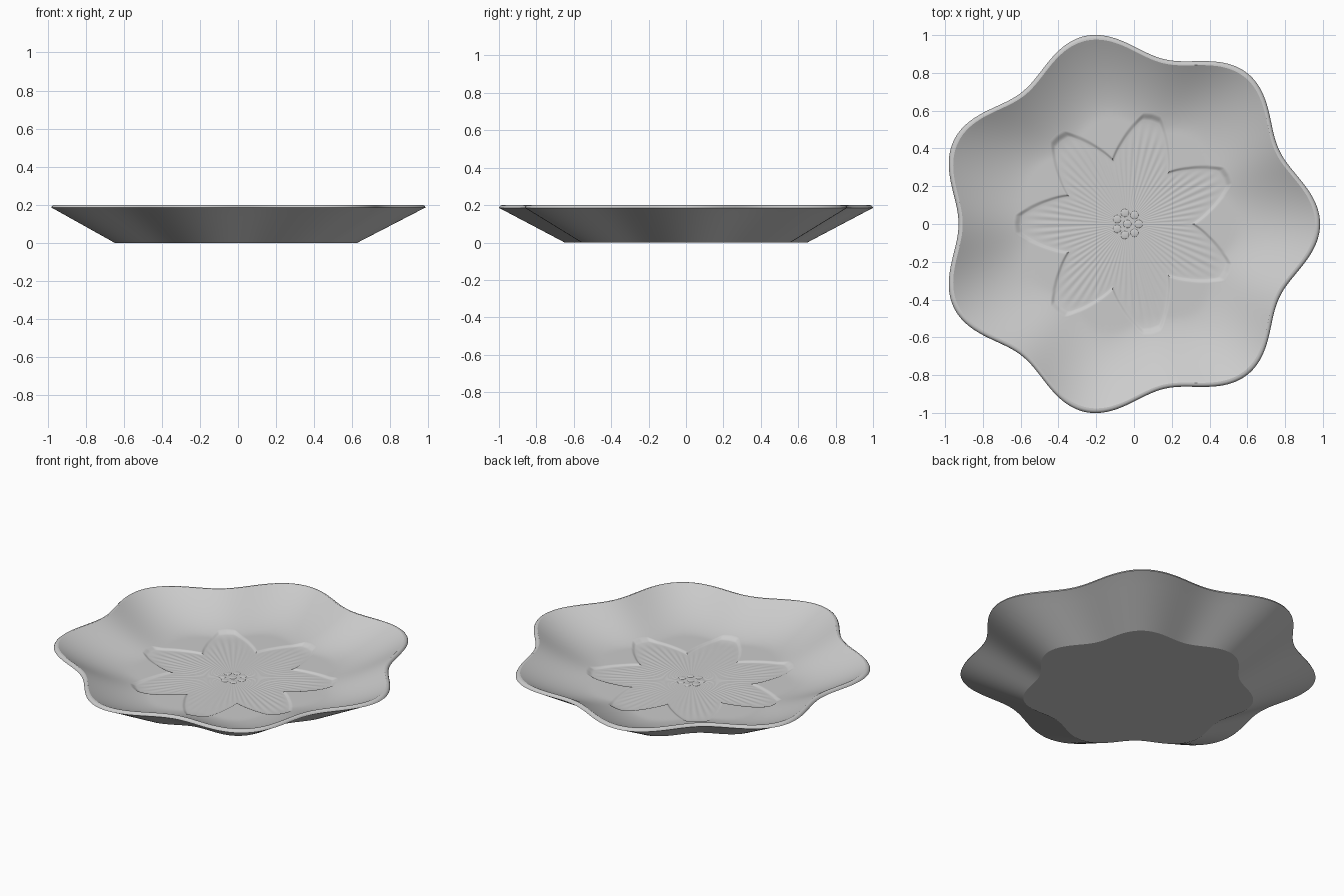
import bpy, bmesh, math
from math import cos, sin, pi, radians

cube = bpy.data.objects.get("Cube")
if cube:
    bpy.data.objects.remove(cube)

LOBES = 7
SEGS = LOBES * 80
CX = -0.035          # centre of the lobed outline
FLOOR, RIM = 0.064, 0.2
DEPTH = 0.008        # depth of the engraved flower at its centre

clay = bpy.data.materials.new("grey glaze")
clay.use_nodes = True
clay.diffuse_color = (0.6, 0.6, 0.6, 1)
clay.node_tree.nodes["Principled BSDF"].inputs["Base Color"].default_value = (0.6, 0.6, 0.6, 1)


def rim_radius(a):
    return 0.957 + 0.063 * cos(LOBES * a)


# Petal outline: degrees from the petal axis, radius
PETAL = [(0, .605), (4.5, .6), (6, .585), (11, .522), (17, .452), (26, .36)]


def petal_radius(a):
    step = 2 * pi / LOBES
    off = abs(math.degrees(a % step - step / 2))
    for (d0, r0), (d1, r1) in zip(PETAL, PETAL[1:]):
        if off <= d1:
            return r0 + (r1 - r0) * (off - d0) / (d1 - d0)


def bowl(a, r):
    s = max(0, r / rim_radius(a) - 0.57) / 0.405
    return FLOOR + (RIM - FLOOR) * min(1, s) ** 1.6


# Each ring is a function: angle -> (radius, height)
def engraved(t):
    def ring(a):
        r = t * petal_radius(a)
        fade = min(1, max(0, (0.92 - t) / 0.2)) * min(1, t / 0.2)
        ridge = 0.003 * r * fade * cos(LOBES * 10 * a)
        return r, FLOOR - DEPTH + 0.6 * (bowl(a, r) - FLOOR) + ridge
    return ring


def petal_wall(u):
    low, high = engraved(0.925), dished(0)
    k = u * u * (3 - 2 * u)

    def ring(a):
        (r0, z0), (r1, z1) = low(a), high(a)
        return r0 + (r1 - r0) * u, z0 + (z1 - z0) * k
    return ring


def dished(u):
    def ring(a):
        p = petal_radius(a)
        r = p + (0.975 * rim_radius(a) - p) * u
        return r, bowl(a, r)
    return ring


def lobed(s, z):
    return lambda a: (s * rim_radius(a), z)


rings = [engraved(0.04 + 0.885 * i / 24) for i in range(25)]
rings += [petal_wall(i / 6) for i in range(1, 7)]
rings += [dished(0.02 + 0.98 * i / 24) for i in range(25)]
rings += [lobed(*p) for p in ((.983, .2), (.99, .198), (.996, .193), (1, .185), (.97, .17))]
rings += [lobed(0.97 - 0.322 * i / 6, 0.17 * (1 - i / 6)) for i in range(1, 7)]

# Plate: one closed skin from the inner centre, over the rim, to the foot
bm = bmesh.new()
angles = [2 * pi * i / SEGS for i in range(SEGS)]


def add_ring(f):
    pts = [(f(a), a) for a in angles]
    return [bm.verts.new((CX + r * cos(a), r * sin(a), z)) for (r, z), a in pts]


loops = [add_ring(f) for f in rings]
top = bm.verts.new((CX, 0, FLOOR - DEPTH))
foot = bm.verts.new((CX, 0, 0))
for i in range(SEGS):
    j = (i + 1) % SEGS
    bm.faces.new((top, loops[0][i], loops[0][j]))
    for p, q in zip(loops, loops[1:]):
        bm.faces.new((p[i], q[i], q[j], p[j]))
    bm.faces.new((foot, loops[-1][j], loops[-1][i]))
mesh = bpy.data.meshes.new("plate")
bm.to_mesh(mesh)
bm.free()
plate = bpy.data.objects.new("plate", mesh)
bpy.context.collection.objects.link(plate)

# Flower centre: low beads in a ring around one bead
bm = bmesh.new()
spots = [(0, 0)] + [(0.06 * cos(2 * pi * k / 7), 0.06 * sin(2 * pi * k / 7)) for k in range(7)]
for x, y in spots:
    bead = bmesh.ops.create_uvsphere(bm, u_segments=16, v_segments=10, radius=0.021)["verts"]
    bmesh.ops.scale(bm, verts=bead, vec=(1, 1, 0.17))
    bmesh.ops.translate(bm, verts=bead, vec=(CX + x, y, FLOOR - DEPTH))
mesh = bpy.data.meshes.new("flower_centre")
bm.to_mesh(mesh)
bm.free()
beads = bpy.data.objects.new("flower_centre", mesh)
bpy.context.collection.objects.link(beads)

for ob in (plate, beads):
    ob.data.materials.append(clay)
    bpy.ops.object.select_all(action="DESELECT")
    ob.select_set(True)
    bpy.context.view_layer.objects.active = ob
    bpy.ops.object.shade_smooth_by_angle(angle=radians(26))
